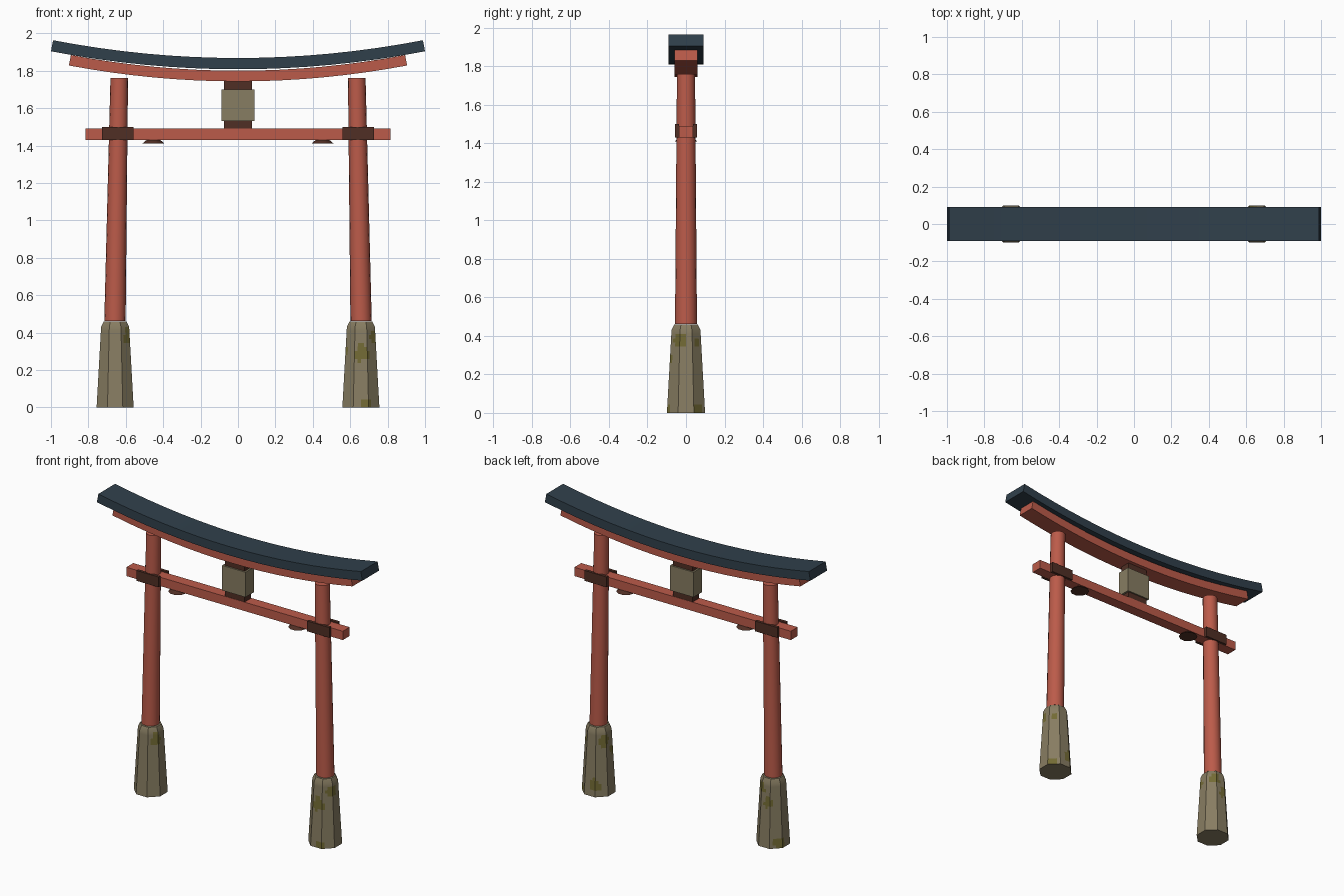
import bpy, bmesh, math
from mathutils import Vector

cube = bpy.data.objects.get("Cube")
if cube:
    bpy.data.objects.remove(cube, do_unlink=True)


def make_material(name, rgb):
    mat = bpy.data.materials.new(name)
    mat.use_nodes = True
    color = (*rgb, 1.0)
    mat.diffuse_color = color
    mat.node_tree.nodes["Principled BSDF"].inputs["Base Color"].default_value = color
    return mat


RED = make_material("vermilion paint", (0.50, 0.105, 0.068))
SLATE = make_material("slate roof", (0.030, 0.051, 0.071))
STONE = make_material("weathered stone", (0.245, 0.205, 0.122))
BROWN = make_material("dark wood", (0.080, 0.028, 0.018))
MOSS = make_material("moss", (0.17, 0.145, 0.035))


def finish(name, bm, *materials):
    bmesh.ops.recalc_face_normals(bm, faces=bm.faces)
    mesh = bpy.data.meshes.new(name)
    bm.to_mesh(mesh)
    bm.free()
    for mat in materials:
        mesh.materials.append(mat)
    obj = bpy.data.objects.new(name, mesh)
    bpy.context.collection.objects.link(obj)
    bpy.ops.object.select_all(action='DESELECT')
    obj.select_set(True)
    bpy.context.view_layer.objects.active = obj
    bpy.ops.object.shade_smooth_by_angle(angle=math.radians(30))
    return obj


def loft(bm, rings):
    """Skin closed rings of points and cap both ends; returns the side faces."""
    loops = [[bm.verts.new(p) for p in ring] for ring in rings]
    sides = []
    for low, high in zip(loops, loops[1:]):
        for i in range(len(low)):
            j = (i + 1) % len(low)
            sides.append(bm.faces.new((low[i], low[j], high[j], high[i])))
    bm.faces.new(loops[0])
    bm.faces.new(loops[-1])
    return sides


def circle(center, radius, sides, phase=0.0):
    c = Vector(center)
    step = math.tau / sides
    return [c + Vector((math.cos(i * step + phase), math.sin(i * step + phase), 0)) * radius
            for i in range(sides)]


def box(name, center, size, mat):
    bm = bmesh.new()
    bmesh.ops.create_cube(bm, size=1)
    bmesh.ops.scale(bm, vec=size, verts=bm.verts)
    bmesh.ops.translate(bm, vec=center, verts=bm.verts)
    return finish(name, bm, mat)


def curved_beam(name, half_length, half_depth, bottom, rise, thick, mat, segments=16):
    """Upswept beam whose cross-section stays square to its curve."""
    rings = []
    for i in range(segments + 1):
        x = half_length * (2 * i / segments - 1)
        low = Vector((x, 0, bottom + rise * x * x))
        high = low + Vector((-2 * rise * x, 0, 1)).normalized() * thick
        side = Vector((0, half_depth, 0))
        rings.append([low - side, low + side, high + side, high - side])
    bm = bmesh.new()
    loft(bm, rings)
    return finish(name, bm, mat)


def octagon(cx, z, apothem, columns=4):
    """Octagon with flat sides to the front, each side split into columns."""
    radius = apothem / math.cos(math.pi / 8)
    corners = circle((cx, 0, z), radius, 8, -math.pi / 8)
    return [corners[k].lerp(corners[(k + 1) % 8], c / columns)
            for k in range(8) for c in range(columns)]


def stone_base(name, cx, patches):
    rows, shoulder = 20, 0.43
    rings = [octagon(cx, shoulder * r / rows, 0.099 - 0.024 * r / rows) for r in range(rows + 1)]
    rings.append(octagon(cx, 0.458, 0.062))
    bm = bmesh.new()
    # Moss grows in ragged blobs given as angle, height, angular and vertical reach
    for face in loft(bm, rings):
        p = face.calc_center_median()
        if p.z > shoulder:
            continue
        angle = math.degrees(math.atan2(p.y, p.x - cx))
        for a, z, reach_a, reach_z in patches:
            da = (angle - a + 180) % 360 - 180
            ragged = 0.25 * math.sin(angle * 0.13 + p.z * 60)
            if (da / reach_a) ** 2 + ((p.z - z) / reach_z) ** 2 < 1 + ragged:
                face.material_index = 1
    return finish(name, bm, STONE, MOSS)


# Roof and upper lintel
curved_beam("roof_cap", 1.0, 0.09, 1.808, 0.096, 0.06, SLATE)
curved_beam("upper_lintel", 0.904, 0.06, 1.743, 0.104, 0.057, RED)

# Straight tie beam
box("tie_beam", (0, 0, 1.46), (1.63, 0.074, 0.06), RED)

# Central tablet block between the beams
box("center_block", (0, 0, 1.615), (0.176, 0.09, 0.17), STONE)
box("center_block_top", (0, 0, 1.725), (0.15, 0.07, 0.05), BROWN)
box("center_block_foot", (0, 0, 1.51), (0.15, 0.07, 0.045), BROWN)

moss = {
    1: [(275, 0.29, 24, 0.045), (287, 0.02, 20, 0.03), (338, 0.38, 32, 0.035),
        (45, 0.37, 14, 0.03), (40, 0.02, 18, 0.03), (110, 0.08, 22, 0.04),
        (150, 0.37, 25, 0.045), (195, 0.30, 18, 0.035)],
    -1: [(330, 0.38, 24, 0.04), (60, 0.39, 24, 0.035), (100, 0.30, 18, 0.04),
         (150, 0.04, 22, 0.035)],
}

for sign, label in ((1, "left"), (-1, "right")):
    # Stone foot with moss
    stone_base(label + "_stone_base", sign * 0.657, moss[sign])

    # Pillar leaning slightly inward
    bm = bmesh.new()
    loft(bm, [circle((sign * 0.658, 0, 0.462), 0.057, 16),
              circle((sign * 0.635, 0, 1.76), 0.047, 16)])
    finish(label + "_pillar", bm, RED)

    # Wedge plates clamping the tie beam front and back
    for y, face in ((-0.046, "front"), (0.046, "back")):
        box(f"{label}_{face}_wedge", (sign * 0.643, y, 1.464), (0.168, 0.02, 0.07), BROWN)

    # Small flared fitting under the tie beam
    bm = bmesh.new()
    loft(bm, [circle((sign * 0.452, 0, 1.41), 0.06, 10),
              circle((sign * 0.452, 0, 1.435), 0.03, 10)])
    finish(label + "_hanging_fitting", bm, BROWN)
